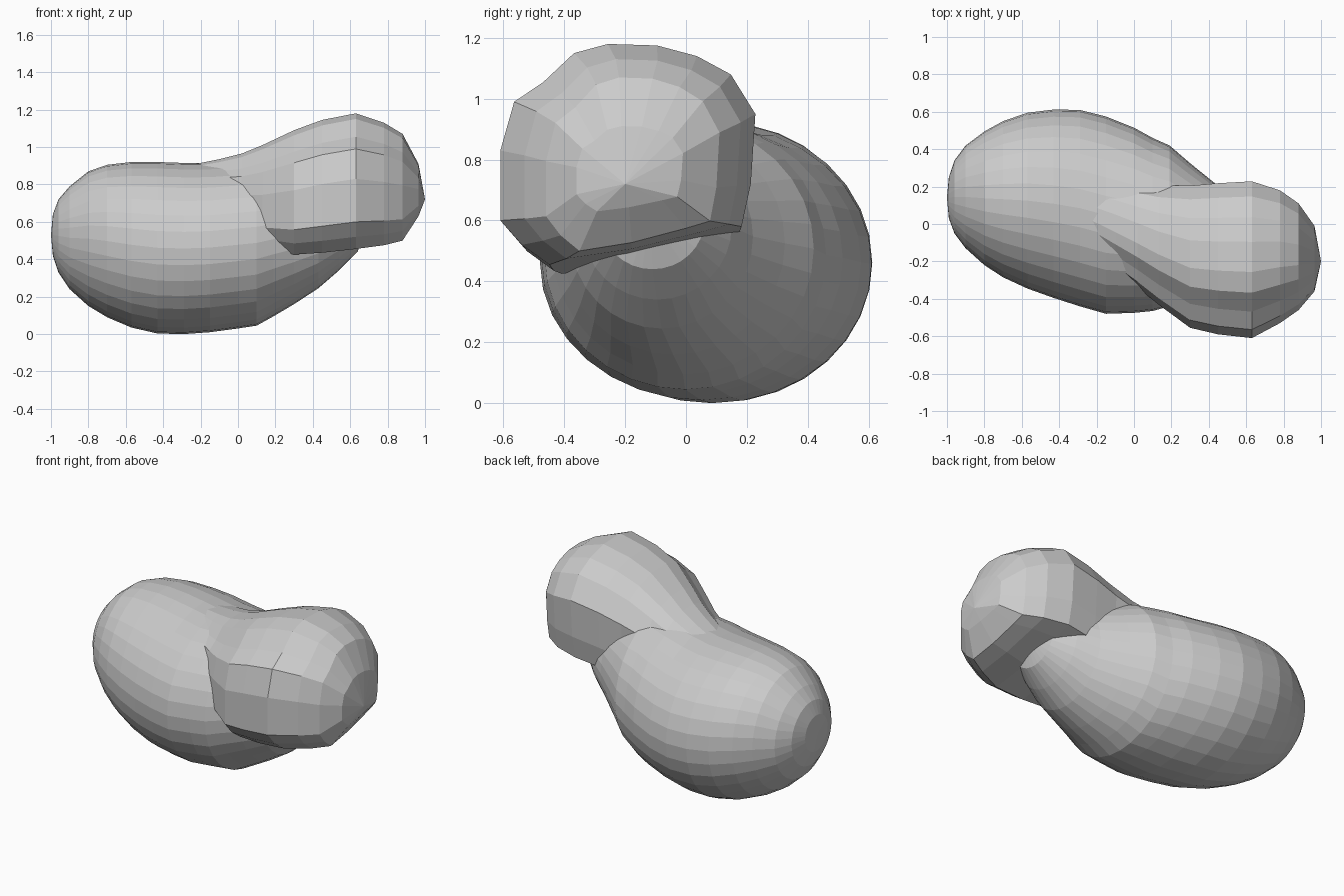
import bpy, bmesh
from math import cos, sin, tau


def loft(name, stations, profile):
    """Skin a unit profile through (x, ymin, ymax, zmin, zmax) stations; point ends."""
    bm = bmesh.new()
    rings = []
    for x, y0, y1, z0, z1 in stations:
        cy, cz, ry, rz = (y0 + y1) / 2, (z0 + z1) / 2, (y1 - y0) / 2, (z1 - z0) / 2
        if ry == 0:
            rings.append([bm.verts.new((x, cy, cz))])
        else:
            rings.append([bm.verts.new((x, cy + u * ry, cz + v * rz)) for u, v in profile])
    n = len(profile)
    for a, b in zip(rings, rings[1:]):
        for i in range(n):
            j = (i + 1) % n
            if len(a) == 1:
                bm.faces.new((a[0], b[j], b[i]))
            elif len(b) == 1:
                bm.faces.new((a[i], a[j], b[0]))
            else:
                bm.faces.new((a[i], a[j], b[j], b[i]))
    bmesh.ops.recalc_face_normals(bm, faces=bm.faces)
    me = bpy.data.meshes.new(name)
    bm.to_mesh(me)
    bm.free()
    ob = bpy.data.objects.new(name, me)
    bpy.context.collection.objects.link(ob)
    return ob


# Large rounded lobe, its right end tucked up into the smaller lobe
circle = [(cos(tau * i / 32), sin(tau * i / 32)) for i in range(32)]
body = loft("bean_body", [
    (-1.0, .14, .14, .53, .53),
    (-.99, .03, .25, .42, .64),
    (-.96, -.05, .34, .33, .72),
    (-.90, -.13, .42, .24, .79),
    (-.80, -.22, .495, .15, .87),
    (-.70, -.285, .55, .09, .905),
    (-.57, -.345, .595, .035, .92),
    (-.43, -.395, .612, .003, .92),
    (-.29, -.44, .61, .0, .915),
    (-.15, -.48, .575, .01, .915),
    (0, -.475, .515, .03, .925),
    (.10, -.465, .46, .045, .93),
    (.19, -.44, .42, .095, .92),
    (.30, -.41, .325, .16, .89),
    (.43, -.38, .22, .245, .85),
    (.54, -.34, .15, .34, .82),
    (.64, -.28, .06, .44, .76),
    (.70, -.12, -.12, .62, .62)], circle)

# Smaller faceted lobe, with its slanted underside
outline = [(-.61, .60), (-.61, .83), (-.565, .99), (-.47, 1.055), (-.37, 1.15), (-.26, 1.18),
           (-.10, 1.175), (.03, 1.14), (.14, 1.08), (.22, .95), (.205, .72), (.175, .58),
           (.06, .55), (-.2, .49), (-.45, .455), (-.54, .52)]
head_profile = [((y + .195) / .415, (z - .8175) / .3625) for y, z in outline]
head = loft("bean_head", [
    (-.40, .08, .08, .80, .80),
    (-.25, -.13, .25, .62, .905),
    (-.10, -.25, .24, .55, .935),
    (.02, -.34, .22, .50, .965),
    (.13, -.43, .205, .46, 1.01),
    (.30, -.555, .205, .425, 1.09),
    (.45, -.59, .218, .435, 1.145),
    (.63, -.61, .228, .455, 1.18),
    (.78, -.53, .18, .475, 1.13),
    (.88, -.46, .11, .50, 1.07),
    (.965, -.36, -.01, .63, .91),
    (1.0, -.20, -.20, .72, .72)], head_profile)

# Fuse both lobes into one skin
mod = body.modifiers.new("fuse", 'BOOLEAN')
mod.operation = 'UNION'
mod.solver = 'EXACT'
mod.object = head
dg = bpy.context.evaluated_depsgraph_get()
body.data = bpy.data.meshes.new_from_object(body.evaluated_get(dg))
body.modifiers.clear()
bpy.data.objects.remove(head)
